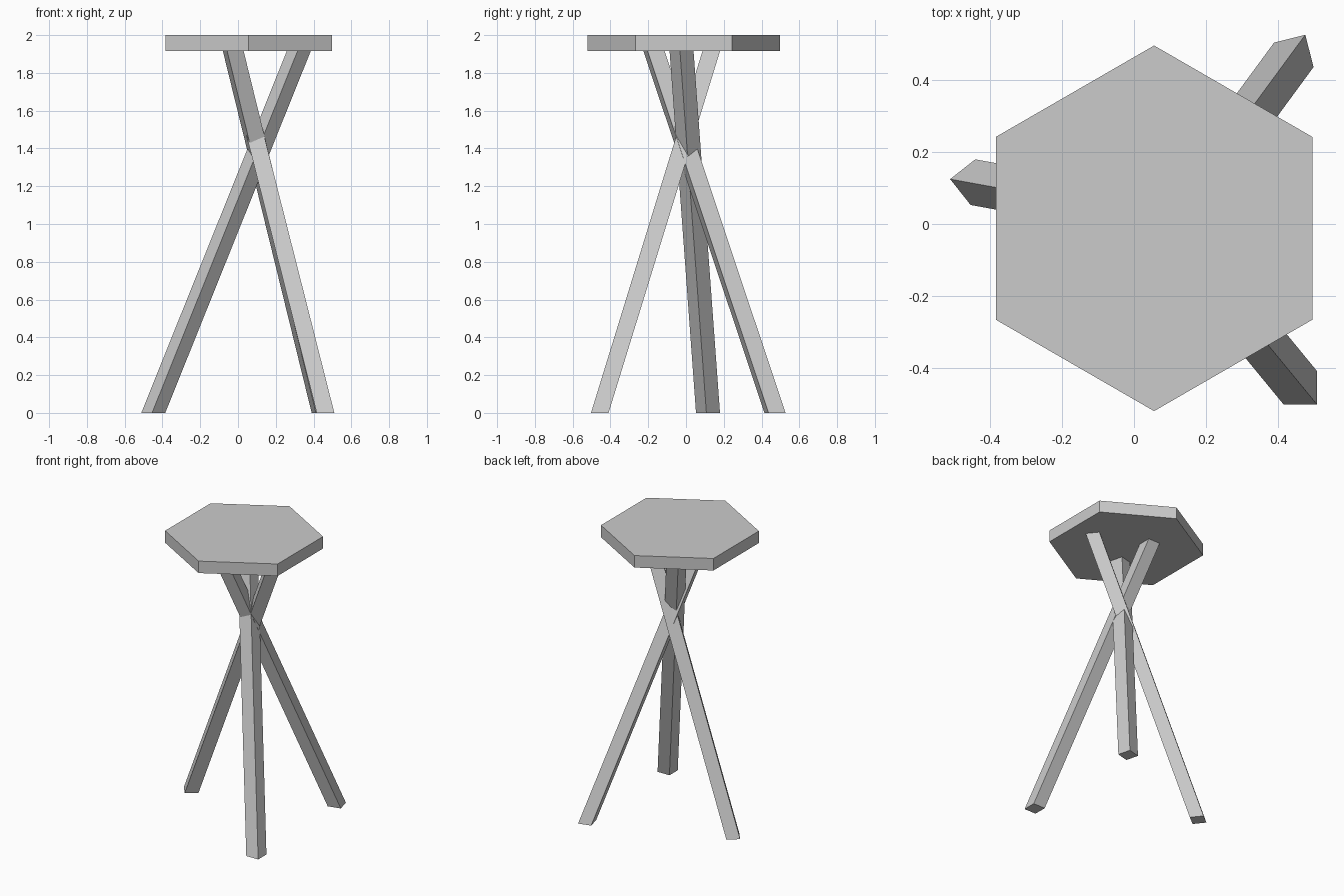
import bpy, bmesh, math

if "Cube" in bpy.data.objects:
    bpy.data.objects.remove(bpy.data.objects["Cube"])

SEAT_BOTTOM, SEAT_TOP = 1.915, 2.0


def prism(name, base, z0, z1, shift=(0, 0)):
    """Prism from a floor outline, its top slid sideways by shift."""
    bm = bmesh.new()
    low = [bm.verts.new((x, y, z0)) for x, y in base]
    high = [bm.verts.new((x + shift[0], y + shift[1], z1)) for x, y in base]
    bm.faces.new(low[::-1])
    bm.faces.new(high)
    n = len(base)
    for i in range(n):
        j = (i + 1) % n
        bm.faces.new((low[i], low[j], high[j], high[i]))
    bmesh.ops.recalc_face_normals(bm, faces=bm.faces)
    mesh = bpy.data.meshes.new(name)
    bm.to_mesh(mesh)
    bm.free()
    obj = bpy.data.objects.new(name, mesh)
    bpy.context.collection.objects.link(obj)
    return obj


def leg(name, corner, side_a, side_b, shift):
    """Slanted leg from one foot corner and two foot edge vectors."""
    (x, y), (ax, ay), (bx, by) = corner, side_a, side_b
    foot = [(x, y), (x + ax, y + ay), (x + ax + bx, y + ay + by), (x + bx, y + by)]
    return prism(name, foot, 0, SEAT_BOTTOM, shift)


# Hexagonal seat, points facing front and back
hexagon = [(0.056 + 0.509 * math.sin(k * math.pi / 3),
            -0.012 + 0.509 * math.cos(k * math.pi / 3)) for k in range(6)]
prism("seat", hexagon, SEAT_BOTTOM, SEAT_TOP)

# Three crossing legs
leg("left_leg", (-0.512, 0.125), (0.057, -0.072), (0.070, 0.055), (0.77, -0.14))
leg("back_right_leg", (0.477, 0.527), (-0.087, -0.022), (0.023, -0.090), (-0.47, -0.64))
leg("front_right_leg", (0.510, -0.503), (0, 0.093), (-0.093, 0), (-0.485, 0.59))
